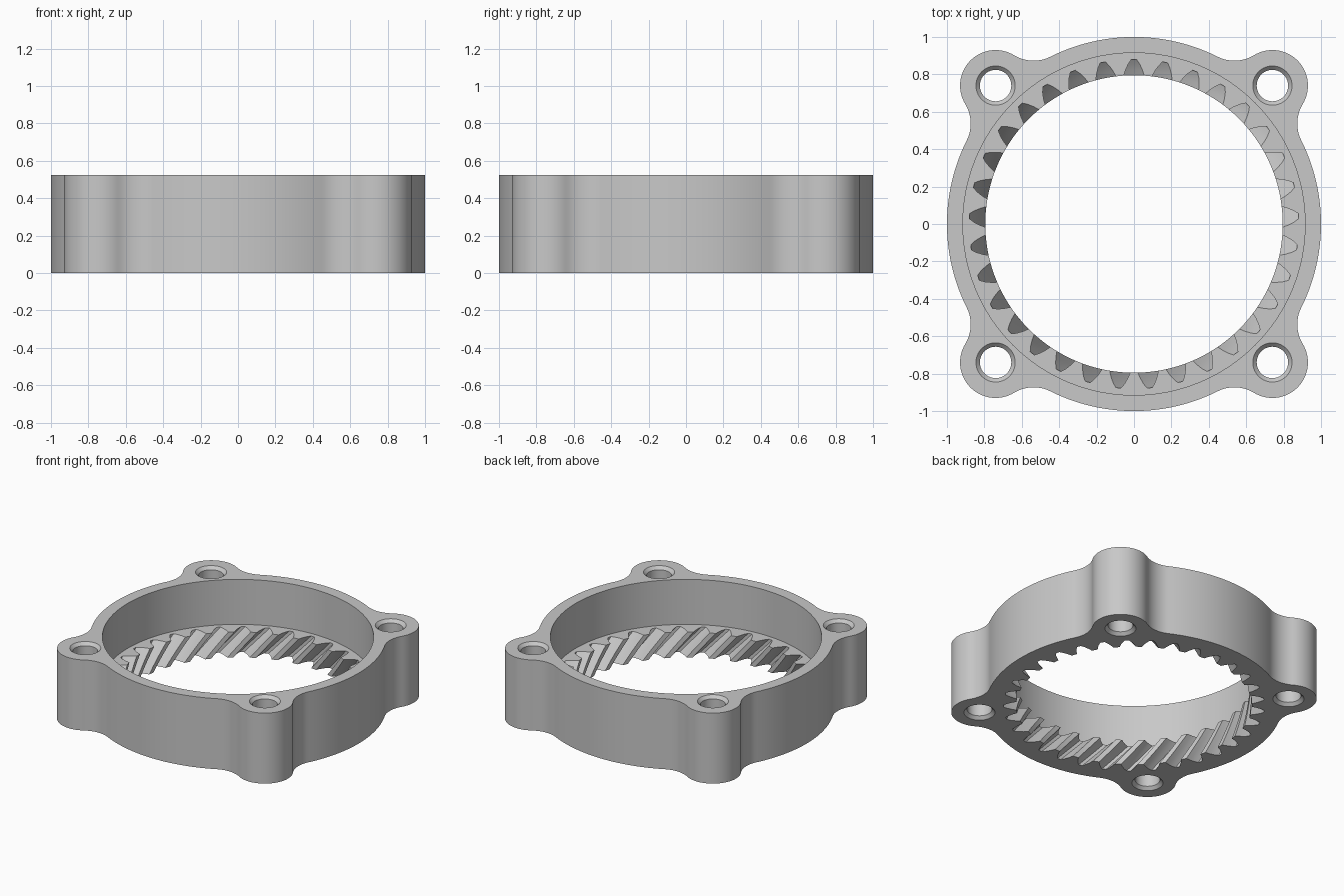
import bpy
import bmesh
from math import sin, cos, pi, sqrt, atan2, radians
from mathutils import Vector

HEIGHT = 0.525
FLOOR = 0.19            # top of the toothed section
TEETH = 33
TWIST = -0.2            # helix rotation from bottom to top of the teeth
BOLT = 0.74             # bolt centre offset in x and y
LOBE_R, FILLET_R = 0.19, 0.2
RECESS_R, TIP_R = 0.915, 0.795

cube = bpy.data.objects.get("Cube")
if cube:
    bpy.data.objects.remove(cube, do_unlink=True)


def polar(r, a):
    return Vector((r * cos(a), r * sin(a)))


def arc(centre, r, a0, a1, n):
    """n points along an arc, leaving out the last one."""
    return [centre + polar(r, a0 + (a1 - a0) * i / n) for i in range(n)]


def circle(r, n, centre=Vector((0, 0))):
    return arc(centre, r, 0, 2 * pi, n)


def housing_outline():
    """Unit circle with four filleted bolt lobes."""
    d = BOLT * sqrt(2)
    far, near = 1 + FILLET_R, LOBE_R + FILLET_R
    along = (far ** 2 - near ** 2 + d ** 2) / (2 * d)
    side = sqrt(far ** 2 - along ** 2)
    off = atan2(side, along)             # fillet centre, seen from the origin
    lobe = atan2(side, along - d)        # fillet centre, seen from the lobe
    pts = []
    for k in range(4):
        m = pi / 4 + k * pi / 2
        pts += arc(polar(far, m - off), FILLET_R, m - off + pi, m - lobe + pi, 14)
        pts += arc(polar(d, m), LOBE_R, m - lobe, m + lobe, 32)
        pts += arc(polar(far, m + off), FILLET_R, m + lobe + pi, m + off + pi, 14)
        pts += arc(Vector((0, 0)), 1, m + off, m + pi / 2 - off, 28)
    return pts


def gear_outline(twist):
    """Internal teeth: gaps with curved flanks cut outward from the tip circle."""
    flank = [(TIP_R, 0.055), (0.825, 0.045), (0.855, 0.031), (0.88, 0.014)]
    pts = []
    for k in range(TEETH):
        a = pi / 2 + 2 * pi * k / TEETH + twist
        pts += [polar(r, a - w / r) for r, w in flank]
        pts += [polar(r, a + w / r) for r, w in reversed(flank)]
        pts.append(polar(TIP_R, a + pi / TEETH))
    return pts


bm = bmesh.new()


def ring(points, z):
    return [bm.verts.new((p.x, p.y, z)) for p in points]


def loft(rings):
    for lo, hi in zip(rings, rings[1:]):
        n = len(lo)
        for i in range(n):
            j = (i + 1) % n
            bm.faces.new((lo[i], lo[j], hi[j], hi[i]))


def cap(loops):
    """Flat face filling the area between closed loops."""
    edges = []
    for loop in loops:
        edges += [bm.edges.get((v, loop[i - 1])) for i, v in enumerate(loop)]
    bmesh.ops.triangle_fill(bm, use_beauty=True, use_dissolve=False, edges=edges)


# Outer wall
outline = housing_outline()
outer = [ring(outline, 0), ring(outline, HEIGHT)]
loft(outer)

# Recess wall
recess_pts = circle(RECESS_R, 128)
recess = [ring(recess_pts, FLOOR), ring(recess_pts, HEIGHT)]
loft(recess)

# Helical teeth
STEPS = 8
gear = [ring(gear_outline(TWIST * (i / STEPS - 1)), FLOOR * i / STEPS)
        for i in range(STEPS + 1)]
loft(gear)

# Bolt holes, chamfered at both ends
holes = []
for sx in (-1, 1):
    for sy in (-1, 1):
        c = Vector((sx * BOLT, sy * BOLT))
        profile = [(0.105, 0), (0.084, 0.022), (0.084, HEIGHT - 0.022), (0.105, HEIGHT)]
        rings = [ring(circle(r, 40, c), z) for r, z in profile]
        loft(rings)
        holes.append(rings)

# Flat faces: underside, rim and recess floor
cap([outer[0], gear[0]] + [h[0] for h in holes])
cap([outer[1], recess[1]] + [h[-1] for h in holes])
cap([recess[0], gear[-1]])
bmesh.ops.recalc_face_normals(bm, faces=bm.faces)

mesh = bpy.data.meshes.new("ring_gear_housing")
bm.to_mesh(mesh)
bm.free()
housing = bpy.data.objects.new("ring_gear_housing", mesh)
bpy.context.collection.objects.link(housing)

# Plain grey material
grey = bpy.data.materials.new("light_grey")
grey.use_nodes = True
colour = (0.58, 0.58, 0.58, 1)
grey.diffuse_color = colour
grey.node_tree.nodes["Principled BSDF"].inputs["Base Color"].default_value = colour
mesh.materials.append(grey)

bpy.ops.object.select_all(action='DESELECT')
housing.select_set(True)
bpy.context.view_layer.objects.active = housing
bpy.ops.object.shade_smooth_by_angle(angle=radians(25))
